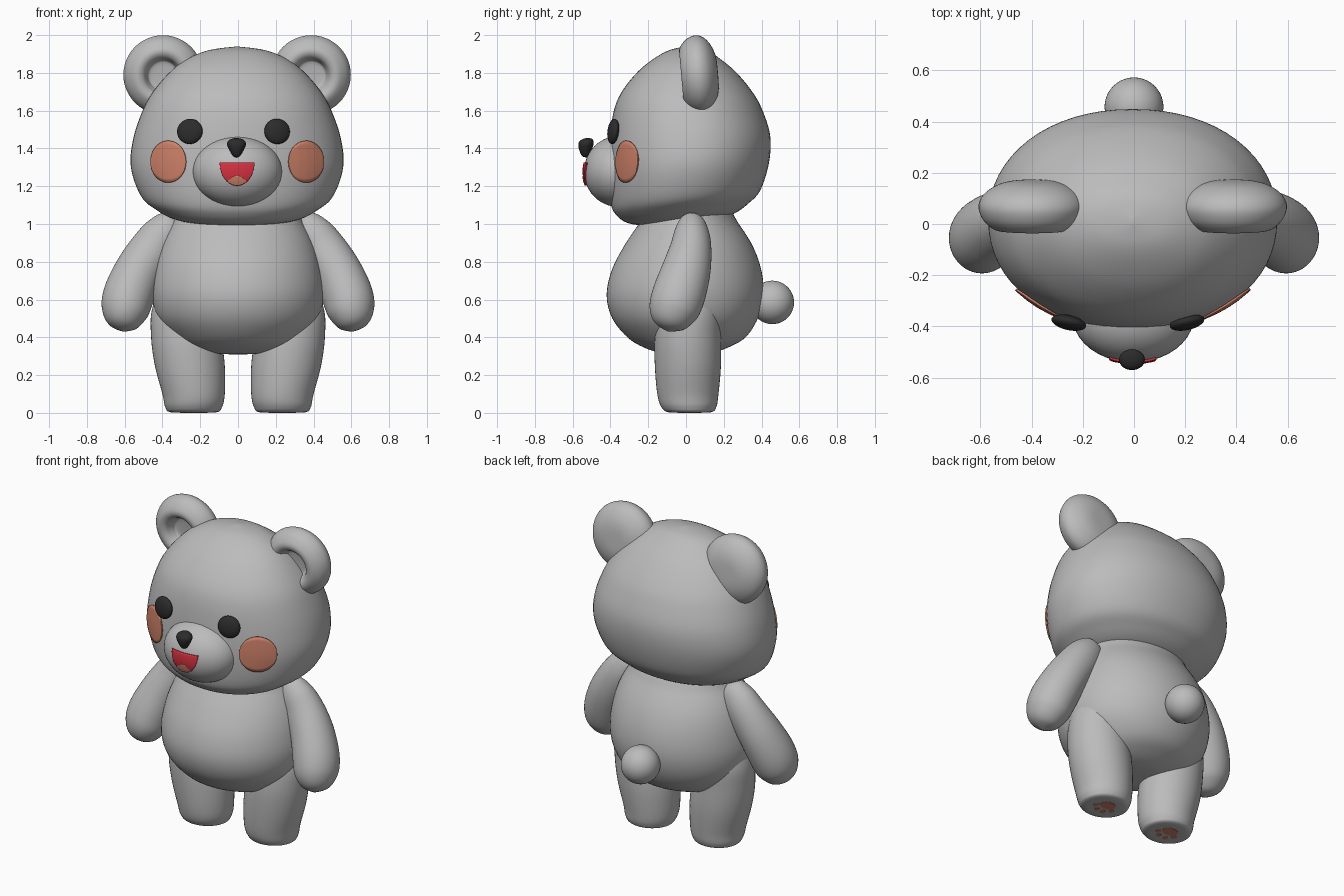
import bpy, bmesh, math
from mathutils import Vector, Matrix
from mathutils.bvhtree import BVHTree

cube = bpy.data.objects.get("Cube")
if cube:
    bpy.data.objects.remove(cube, do_unlink=True)


def material(name, rgb, rough=0.6):
    m = bpy.data.materials.new(name)
    m.use_nodes = True
    m.diffuse_color = (*rgb, 1)
    bsdf = m.node_tree.nodes["Principled BSDF"]
    bsdf.inputs["Base Color"].default_value = (*rgb, 1)
    bsdf.inputs["Roughness"].default_value = rough
    return m


GREY = material("soft_grey", (0.5, 0.5, 0.5))
BLACK = material("charcoal", (0.025, 0.025, 0.025))
CORAL = material("coral", (0.62, 0.22, 0.14))
RED = material("mouth_red", (0.65, 0.03, 0.05))


def finish(name, bm, mat):
    bmesh.ops.recalc_face_normals(bm, faces=bm.faces)
    mesh = bpy.data.meshes.new(name)
    bm.to_mesh(mesh)
    bm.free()
    ob = bpy.data.objects.new(name, mesh)
    bpy.context.collection.objects.link(ob)
    mesh.materials.append(mat)
    bpy.ops.object.select_all(action="DESELECT")
    ob.select_set(True)
    bpy.context.view_layer.objects.active = ob
    bpy.ops.object.shade_smooth_by_angle(angle=math.radians(50))
    return ob


def smooth_stations(pts, steps=6):
    """Catmull-Rom interpolation through the stations."""
    pts = [Vector(p) for p in pts]
    out = []
    for i in range(len(pts) - 1):
        a, b, c, d = pts[max(i - 1, 0)], pts[i], pts[i + 1], pts[min(i + 2, len(pts) - 1)]
        for k in range(steps):
            t = k / steps
            out.append(0.5 * (2 * b + (c - a) * t + (2 * a - 5 * b + 4 * c - d) * t ** 2
                              + (3 * b - a - 3 * c + d) * t ** 3))
    return out + [pts[-1]]


def loft(name, stations, mat, power=2.0, flat=True, matrix=Matrix(), warp=None, sides=48):
    """Skin of oval rings; each station is x, y, z, radius, radius."""
    st = smooth_stations(stations)
    bm = bmesh.new()
    rings = []
    for i, s in enumerate(st):
        c = Vector(s[:3])
        u, v = Vector((1, 0, 0)), Vector((0, 1, 0))
        if not flat:
            t = (Vector(st[min(i + 1, len(st) - 1)][:3]) - Vector(st[max(i - 1, 0)][:3])).normalized()
            u = (u - t * u.dot(t)).normalized()
            v = t.cross(u)
        ring = []
        for k in range(sides):
            a = math.tau * k / sides
            ca, sa = math.cos(a), math.sin(a)
            p = c + u * (max(s[3], 0.001) * math.copysign(abs(ca) ** (2 / power), ca)) \
                  + v * (max(s[4], 0.001) * math.copysign(abs(sa) ** (2 / power), sa))
            ring.append(bm.verts.new(matrix @ (warp(p) if warp else p)))
        rings.append(ring)
    for r, q in zip(rings, rings[1:]):
        for k in range(sides):
            j = (k + 1) % sides
            bm.faces.new((r[k], r[j], q[j], q[k]))
    bm.faces.new(rings[0])
    bm.faces.new(rings[-1])
    return finish(name, bm, mat)


def rounded(name, rows, mat, x=0, **kw):
    """Upright form from rows of height, half width, front y, back y."""
    return loft(name, [(x, (f + b) / 2, z, w, (b - f) / 2) for z, w, f, b in rows], mat, **kw)


def ellipsoid(name, loc, size, mat, turn=0, tilt=0):
    bm = bmesh.new()
    m = Matrix.Translation(loc) @ Matrix.Rotation(turn, 4, "Z") @ Matrix.Rotation(tilt, 4, "X") \
        @ Matrix.Diagonal((*size, 1))
    bmesh.ops.create_uvsphere(bm, u_segments=40, v_segments=24, radius=1, matrix=m)
    return finish(name, bm, mat)


def patch(name, cx, half, top, bottom, target, offset, mat, cols=24, rows=10):
    """Thin plate laid on the front of a target, between two curves."""
    tree = BVHTree.FromPolygons([v.co for v in target.data.vertices],
                                [p.vertices for p in target.data.polygons])
    bm = bmesh.new()
    grid = []
    for i in range(cols + 1):
        u = math.sin((i / cols - 0.5) * math.pi * 0.98)
        col = []
        for j in range(rows + 1):
            z = top(u) + (bottom(u) - top(u)) * j / rows
            hit, normal, _, _ = tree.ray_cast(Vector((cx + half * u, -2, z)), Vector((0, 1, 0)))
            col.append(bm.verts.new(hit + normal * offset))
        grid.append(col)
    for a, b in zip(grid, grid[1:]):
        for j in range(rows):
            bm.faces.new((a[j], b[j], b[j + 1], a[j + 1]))
    ob = finish(name, bm, mat)
    mod = ob.modifiers.new("thickness", "SOLIDIFY")
    mod.thickness, mod.offset = 0.008, 0
    return ob


def arc(u):
    return math.sqrt(max(1 - u * u, 0))


# Head, its underside rising a little towards the back
head = rounded("head", [
    (1.0, 0, -0.01, 0.01), (1.005, 0.18, -0.16, 0.14), (1.03, 0.33, -0.30, 0.25),
    (1.08, 0.43, -0.37, 0.33), (1.15, 0.51, -0.40, 0.395), (1.3, 0.562, -0.41, 0.44),
    (1.45, 0.55, -0.405, 0.445), (1.6, 0.50, -0.385, 0.40), (1.7, 0.445, -0.345, 0.345),
    (1.8, 0.36, -0.265, 0.265), (1.87, 0.27, -0.18, 0.185), (1.92, 0.15, -0.09, 0.11),
    (1.94, 0, 0, 0.02)], GREY, x=-0.005, power=2.12, sides=64,
    warp=lambda p: p + Vector((0, 0, 0.1 * p.y * (1.94 - p.z))))

# Body
rounded("body", [
    (0.31, 0, 0, 0), (0.315, 0.16, -0.12, 0.12), (0.345, 0.27, -0.22, 0.22),
    (0.4, 0.345, -0.31, 0.315), (0.5, 0.425, -0.39, 0.38), (0.62, 0.455, -0.42, 0.41),
    (0.75, 0.445, -0.395, 0.40), (0.88, 0.41, -0.33, 0.355), (1.0, 0.35, -0.25, 0.28),
    (1.1, 0.28, -0.18, 0.2), (1.12, 0, 0, 0)], GREY, sides=64)
ellipsoid("tail", (0, 0.457, 0.585), (0.115, 0.115, 0.115), GREY)

# Muzzle, nose, mouth
muzzle = ellipsoid("muzzle", (-0.003, -0.36, 1.278), (0.237, 0.18, 0.187), GREY)
rounded("nose", [
    (1.352, 0, -0.53, -0.53), (1.36, 0.018, -0.55, -0.51), (1.39, 0.037, -0.565, -0.5),
    (1.42, 0.05, -0.57, -0.49), (1.44, 0.044, -0.562, -0.49), (1.452, 0.022, -0.54, -0.5),
    (1.455, 0, -0.52, -0.52)], BLACK, x=-0.008)
patch("mouth", -0.005, 0.09, lambda u: 1.325, lambda u: 1.325 - 0.12 * arc(u), muzzle, 0.004, RED)
patch("tongue", -0.005, 0.05, lambda u: 1.226 + 0.03 * (1 - u * u),
      lambda u: 1.327 - 0.12 * arc(u * 0.05 / 0.09), muzzle, 0.007, CORAL)

for side, s in (("left", 1), ("right", -1)):
    # Face
    ellipsoid(side + "_eye", (0.231 * s - 0.024, -0.385, 1.49), (0.069, 0.028, 0.067), BLACK,
              turn=0.22 * s, tilt=-0.12)
    patch(side + "_cheek", 0.361 * s - 0.004, 0.092, lambda u: 1.33 + 0.11 * arc(u),
          lambda u: 1.33 - 0.11 * arc(u), head, 0.006, CORAL)

    # Ear, a round cushion with a hollow in front
    profile = [(-0.1, 0), (-0.097, 0.08), (-0.08, 0.14), (-0.045, 0.19), (0, 0.21), (0.05, 0.195),
               (0.085, 0.16), (0.095, 0.13), (0.082, 0.102), (0.05, 0.085), (0.025, 0.07), (0.02, 0)]
    loft(side + "_ear", [(0, 0, d, r, r) for d, r in profile], GREY,
         matrix=Matrix.Translation((0.392 * s - 0.005, 0.07, 1.79)) @ Matrix.Rotation(math.radians(95), 4, "X"))

    # Arm
    mirror = Matrix.Diagonal((s, 1, 1, 1))
    loft(side + "_arm", [
        (0.33, 0.03, 1.05, 0, 0), (0.35, 0.03, 1.02, 0.07, 0.06), (0.385, 0.03, 0.96, 0.105, 0.09),
        (0.45, 0.025, 0.87, 0.12, 0.11), (0.525, 0.0, 0.75, 0.128, 0.13), (0.58, -0.04, 0.62, 0.135, 0.14),
        (0.598, -0.07, 0.53, 0.122, 0.128), (0.605, -0.088, 0.46, 0.075, 0.08),
        (0.608, -0.095, 0.43, 0, 0)], GREY, flat=False, matrix=mirror)

    # Leg
    loft(side + "_leg", [
        (0.235, 0.02, 0.002, 0, 0), (0.235, 0.02, 0.003, 0.12, 0.11), (0.235, 0.015, 0.03, 0.15, 0.145),
        (0.235, 0.01, 0.1, 0.165, 0.162), (0.255, 0.01, 0.25, 0.185, 0.175), (0.275, 0.01, 0.4, 0.185, 0.175),
        (0.29, 0.02, 0.55, 0.165, 0.16), (0.29, 0.03, 0.7, 0.1, 0.1), (0.29, 0.03, 0.75, 0, 0)],
        GREY, matrix=mirror, warp=lambda p: Vector((p.x, p.y, max(p.z, 0.002))))

    # Paw print under the foot
    bm = bmesh.new()
    spots = [(0, 0.045, 0.05, 0.038)]
    spots += [(0.062 * math.sin(a), 0.03 - 0.062 * math.cos(a), 0.015, 0.018) for a in (-1.2, -0.4, 0.4, 1.2)]
    for x, y, rx, ry in spots:
        bmesh.ops.create_cone(bm, cap_ends=True, segments=24, radius1=1, radius2=1, depth=0.005,
                              matrix=Matrix.Translation((0.235 * s + x, y, 0.0025)) @ Matrix.Diagonal((rx, ry, 1, 1)))
    finish(side + "_paw_print", bm, CORAL)
